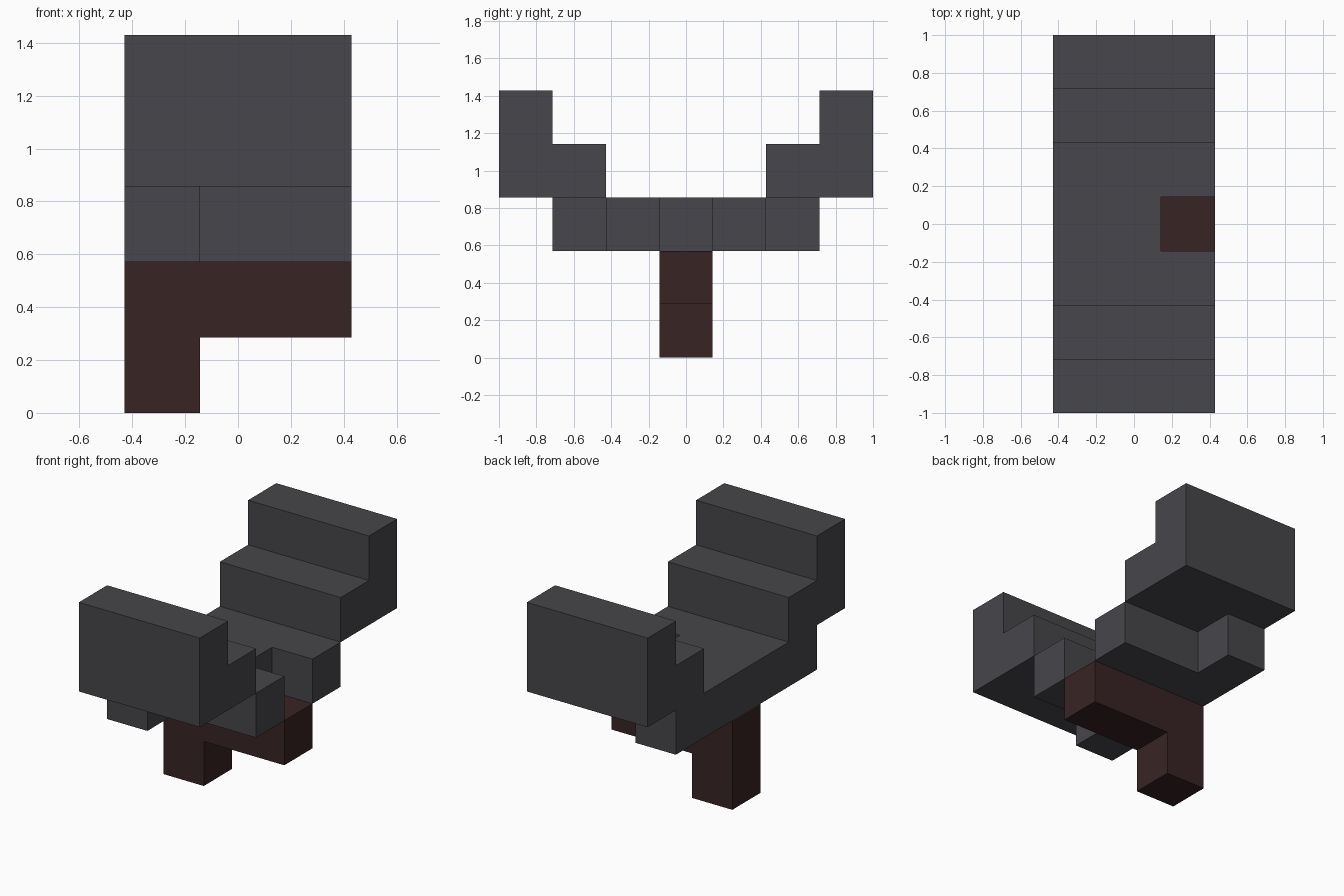
import bpy
import bmesh
from mathutils import Vector

cube = bpy.data.objects.get("Cube")
if cube:
    bpy.data.objects.remove(cube, do_unlink=True)

U = 2 / 7  # size of one block


def make_material(name, rgb):
    mat = bpy.data.materials.new(name)
    mat.use_nodes = True
    color = (*rgb, 1)
    mat.diffuse_color = color
    bsdf = next(n for n in mat.node_tree.nodes if n.type == 'BSDF_PRINCIPLED')
    bsdf.inputs["Base Color"].default_value = color
    return mat


def extrude_profile(name, points, axis, start, end, mat):
    """Extrude a flat outline, given in block units, along one axis."""
    bm = bmesh.new()
    verts = []
    for point in points:
        co = list(point)
        co.insert(axis, start)
        verts.append(bm.verts.new(Vector(co) * U))
    face = bm.faces.new(verts)
    result = bmesh.ops.extrude_face_region(bm, geom=[face])
    move = Vector((0, 0, 0))
    move[axis] = (end - start) * U
    moved = [g for g in result["geom"] if isinstance(g, bmesh.types.BMVert)]
    bmesh.ops.translate(bm, verts=moved, vec=move)
    bmesh.ops.recalc_face_normals(bm, faces=bm.faces)
    mesh = bpy.data.meshes.new(name)
    bm.to_mesh(mesh)
    bm.free()
    mesh.materials.append(mat)
    obj = bpy.data.objects.new(name, mesh)
    bpy.context.collection.objects.link(obj)
    return obj


grey = make_material("dark grey", (0.063, 0.061, 0.069))
brown = make_material("dark brown", (0.039, 0.0175, 0.0175))

# Handle: a bar with a leg at one end
handle = [(-1.5, 0), (-0.5, 0), (-0.5, 1), (1.5, 1), (1.5, 2), (-1.5, 2)]
extrude_profile("handle", handle, 1, -0.5, 0.5, brown)

# Base plate: stepped outline with a notch, mirrored front to back
half = [(-1.5, -2.5), (-0.5, -2.5), (-0.5, -1.5),
        (1.5, -1.5), (1.5, -0.5), (0.5, -0.5)]
outline = half + [(x, -y) for x, y in reversed(half)]
extrude_profile("base_plate", outline, 2, 2, 3, grey)

# Stepped arms at the front and back
step = [(1.5, 3), (3.5, 3), (3.5, 5), (2.5, 5), (2.5, 4), (1.5, 4)]
for name, side in (("front_arm", -1), ("back_arm", 1)):
    extrude_profile(name, [(y * side, z) for y, z in step], 0, -1.5, 1.5, grey)
